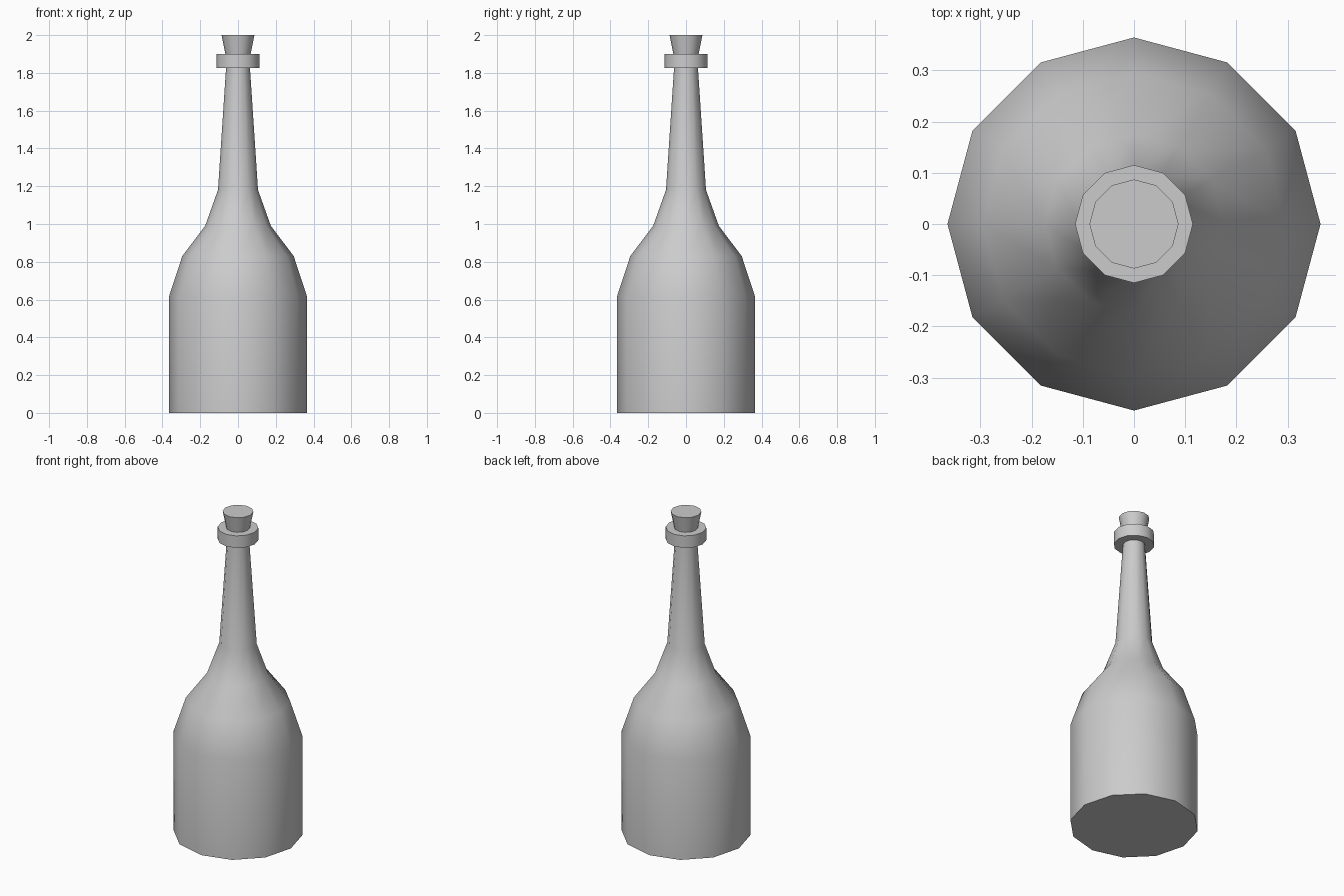
import bpy, bmesh, math

if "Cube" in bpy.data.objects:
    bpy.data.objects.remove(bpy.data.objects["Cube"])

SIDES = 12


def lathe(name, profile):
    """Revolve (radius, height) points about z, closing both ends."""
    bm = bmesh.new()
    rings = []
    for r, z in profile:
        rings.append([bm.verts.new((r * math.cos(2 * math.pi * i / SIDES),
                                    r * math.sin(2 * math.pi * i / SIDES), z))
                      for i in range(SIDES)])
    for low, high in zip(rings, rings[1:]):
        for i in range(SIDES):
            j = (i + 1) % SIDES
            bm.faces.new((low[i], low[j], high[j], high[i]))
    bm.faces.new(rings[0][::-1])
    bm.faces.new(rings[-1])
    mesh = bpy.data.meshes.new(name)
    bm.to_mesh(mesh)
    bm.free()
    obj = bpy.data.objects.new(name, mesh)
    bpy.context.collection.objects.link(obj)
    bpy.ops.object.select_all(action='DESELECT')
    obj.select_set(True)
    bpy.context.view_layer.objects.active = obj
    bpy.ops.object.shade_smooth_by_angle(angle=math.radians(40))
    return obj


# Body, shoulder and tapering neck
lathe("bottle_body", [(0.364, 0), (0.364, 0.62), (0.295, 0.83),
                      (0.174, 0.99), (0.106, 1.18), (0.063, 1.83)])

# Collar around the mouth
lathe("mouth_collar", [(0.115, 1.825), (0.115, 1.90)])

# Flared cork, seated in the collar
lathe("cork", [(0.063, 1.88), (0.087, 2.0)])
